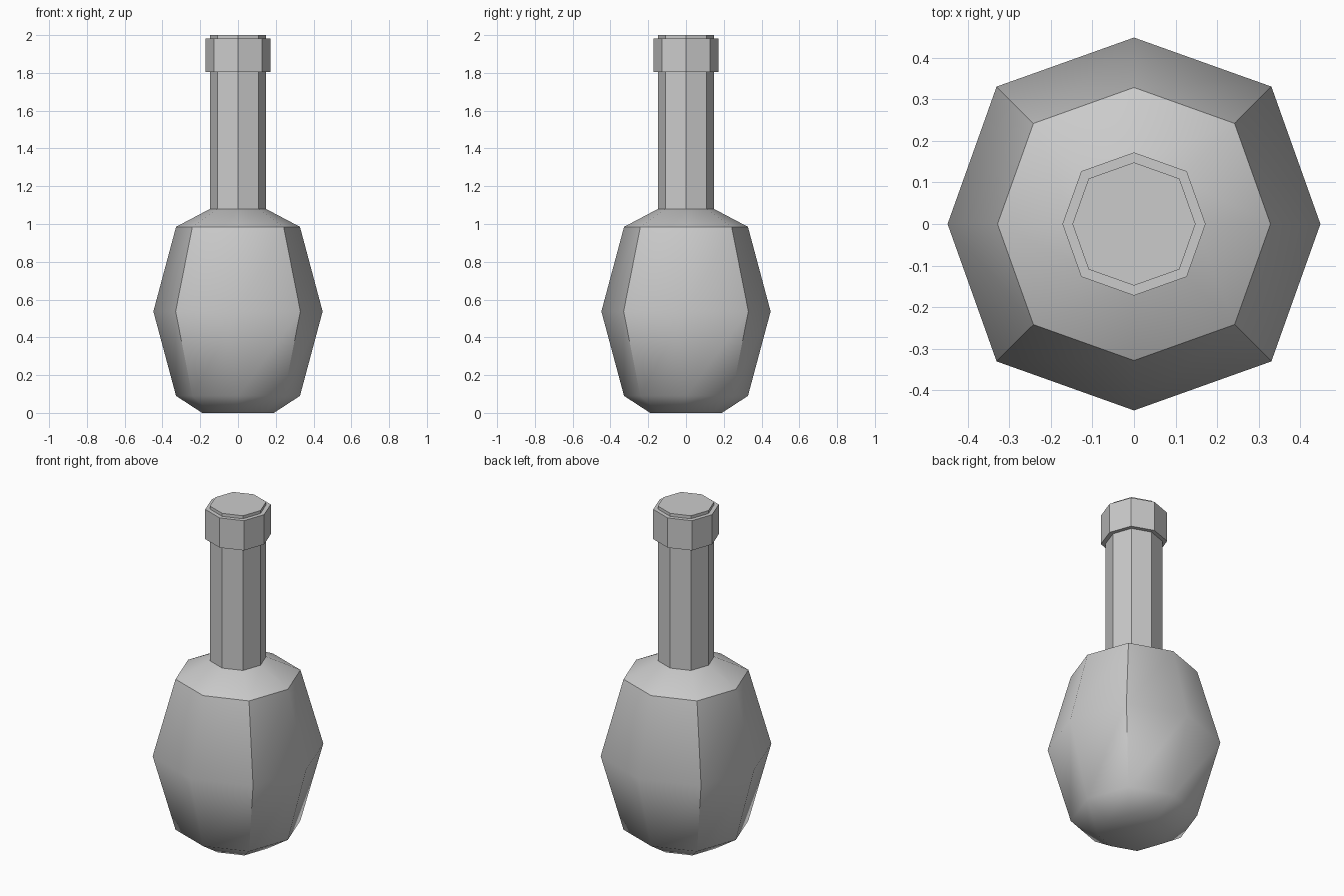
import bpy, bmesh, math

if "Cube" in bpy.data.objects:
    bpy.data.objects.remove(bpy.data.objects["Cube"])

DIAG = 0.737 * math.sqrt(2)  # corner radius relative to axis radius


def lathe(name, profile):
    """Eight-sided closed solid from (radius, height) pairs."""
    bm = bmesh.new()
    rings = []
    for r, z in profile:
        ring = []
        for i in range(8):
            a = i * math.pi / 4
            k = r * (DIAG if i % 2 else 1)
            ring.append(bm.verts.new((k * math.cos(a), k * math.sin(a), z)))
        rings.append(ring)
    for lo, hi in zip(rings, rings[1:]):
        for i in range(8):
            j = (i + 1) % 8
            bm.faces.new((lo[i], lo[j], hi[j], hi[i]))
    bm.faces.new(rings[0][::-1])
    bm.faces.new(rings[-1])
    mesh = bpy.data.meshes.new(name)
    bm.to_mesh(mesh)
    bm.free()
    obj = bpy.data.objects.new(name, mesh)
    bpy.context.collection.objects.link(obj)
    return obj


# Bulging body with chamfered base and sloped shoulder
body = lathe("bottle_body", [(0.19, 0), (0.328, 0.09), (0.448, 0.537),
                             (0.328, 0.985), (0.148, 1.08)])
bpy.context.view_layer.objects.active = body
body.select_set(True)
bpy.ops.object.shade_smooth_by_angle(angle=math.radians(45))

# Straight neck, faceted
lathe("bottle_neck", [(0.148, 1.075), (0.148, 2.0)])

# Collar around the mouth
lathe("bottle_collar", [(0.172, 1.805), (0.172, 1.982)])
